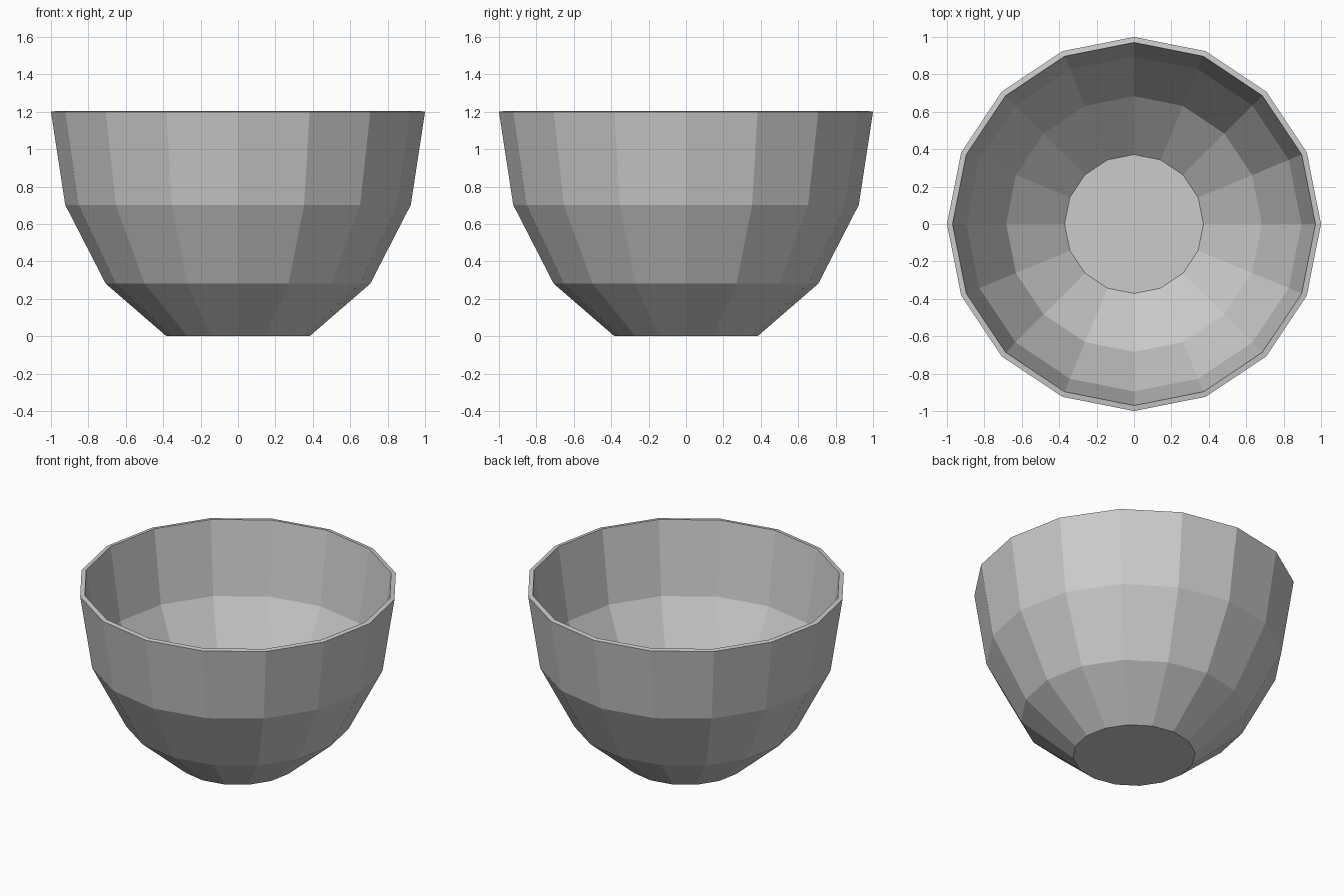
import bpy, bmesh, math

if "Cube" in bpy.data.objects:
    bpy.data.objects.remove(bpy.data.objects["Cube"])

SIDES = 16
HEIGHT = 1.2
STRETCH = 1.3   # vertical stretch of the lower half-sphere
WALL = 0.03

bm = bmesh.new()

# Bowl shell: lower latitude rings of a sphere, from the base up to the equator
rings = []
for k in (3, 2, 1, 0):
    a = math.radians(22.5 * k)
    r = math.cos(a)
    z = 0.0 if k == 3 else HEIGHT - STRETCH * math.sin(a)
    rings.append([bm.verts.new((r * math.cos(math.tau * i / SIDES),
                                r * math.sin(math.tau * i / SIDES), z))
                  for i in range(SIDES)])

for low, high in zip(rings, rings[1:]):
    for i in range(SIDES):
        j = (i + 1) % SIDES
        bm.faces.new((low[i], low[j], high[j], high[i]))

# Flat base, facing down
bm.faces.new(rings[0][::-1])

mesh = bpy.data.meshes.new("bowl")
bm.to_mesh(mesh)
bm.free()
bowl = bpy.data.objects.new("bowl", mesh)
bpy.context.collection.objects.link(bowl)

# Wall thickness, added inward
solid = bowl.modifiers.new("wall", "SOLIDIFY")
solid.thickness = WALL
solid.offset = -1
